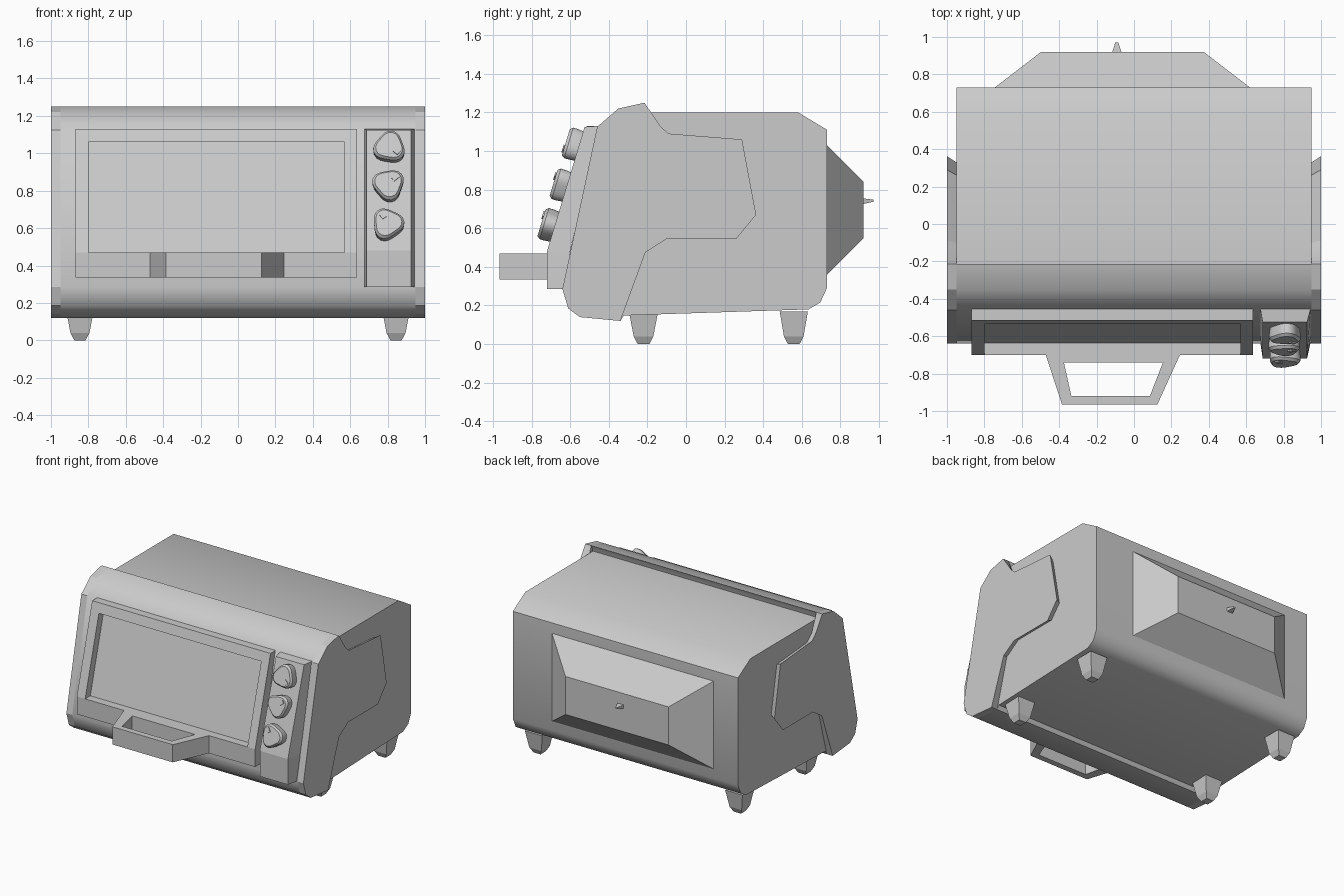
import bpy, bmesh, math
from mathutils import Vector, Matrix

if "Cube" in bpy.data.objects:
    bpy.data.objects.remove(bpy.data.objects["Cube"])


def make(name, rings, smooth=None, matrix=None):
    """Capped skin over a list of matching vertex rings."""
    bm = bmesh.new()
    loops = [[bm.verts.new(p) for p in ring] for ring in rings]
    n = len(loops[0])
    for a, b in zip(loops, loops[1:]):
        for i in range(n):
            j = (i + 1) % n
            bm.faces.new((a[i], a[j], b[j], b[i]))
    bm.faces.new(loops[0])
    bm.faces.new(loops[-1])
    bmesh.ops.recalc_face_normals(bm, faces=bm.faces)
    mesh = bpy.data.meshes.new(name)
    bm.to_mesh(mesh)
    bm.free()
    ob = bpy.data.objects.new(name, mesh)
    bpy.context.collection.objects.link(ob)
    if matrix:
        ob.matrix_world = matrix
    if smooth:
        bpy.ops.object.select_all(action='DESELECT')
        ob.select_set(True)
        bpy.context.view_layer.objects.active = ob
        bpy.ops.object.shade_smooth_by_angle(angle=math.radians(smooth))
    return ob


def prism(name, profile, x0, x1, smooth=None):
    """Side profile (y, z) extruded along x."""
    return make(name, [[(x, y, z) for y, z in profile] for x in (x0, x1)], smooth)


def rect(x0, x1, y0, y1):
    return [(x0, y0), (x1, y0), (x1, y1), (x0, y1)]


# main body
prism("body", [(-0.3, 1.2), (0.58, 1.2), (0.73, 1.11), (0.73, 0.29), (0.695, 0.215),
               (0.635, 0.18), (-0.33, 0.148)], -0.95, 0.95, 40)

# front shell with side cheeks wrapping back over the body
front = [(-0.215, 1.25), (-0.35, 1.22), (-0.46, 1.125), (-0.64, 0.285),
         (-0.61, 0.185), (-0.55, 0.14), (-0.34, 0.12)]
prism("front_shell", front + [(-0.29, 0.2), (-0.24, 1.19)], -0.95, 0.95, 38)
outer = [(-0.21, 0.475), (-0.10, 0.545), (0.26, 0.545), (0.363, 0.67),
         (0.29, 1.06), (-0.09, 1.09), (-0.13, 1.125)]
inner = [(-0.235, 0.495), (-0.11, 0.575), (0.245, 0.575), (0.33, 0.675),
         (0.262, 1.035), (-0.10, 1.062), (-0.16, 1.115)]
for side, label in ((1, "right"), (-1, "left")):
    make(label + "_cheek", [[(side * 1.0, y, z) for y, z in front + outer],
                            [(side * 0.95, y, z) for y, z in front + inner]], 25)

# door frame: face is sloped above z = 0.47 and upright below
def face(z, back=0.0):
    return (-0.70 + 0.185 * max(z - 0.47, 0) / 0.66 + back, z)

stile = [face(1.13), face(0.47), face(0.335), (-0.6, 0.335), (-0.44, 1.13)]
prism("door_left_stile", stile, -0.87, -0.8)
prism("door_right_stile", stile, 0.57, 0.635)
prism("door_top_rail", [face(1.13), face(1.06), (-0.45, 1.06), (-0.44, 1.13)], -0.8, 0.57)
prism("door_bottom_rail", [face(0.47), face(0.335), (-0.6, 0.335), (-0.58, 0.47)], -0.8, 0.57)
prism("door_window", [face(1.07, 0.06), face(0.46, 0.06), face(0.46, 0.12), face(1.07, 0.12)],
      -0.81, 0.58)

# door handle: trapezoid loop
outline = [(-0.475, -0.69), (-0.385, -0.965), (0.125, -0.965), (0.25, -0.69)]
hole = [(-0.375, -0.74), (-0.335, -0.92), (0.085, -0.92), (0.155, -0.74)]
for i, part in enumerate(("left_arm", "grip", "right_arm", "mount")):
    j = (i + 1) % 4
    quad = [outline[i], outline[j], hole[j], hole[i]]
    make("handle_" + part, [[(x, y, z) for x, y in quad] for z in (0.335, 0.47)])

# control panel, slightly tapered towards its face
back = [(-0.45, 1.13), (-0.60, 0.48), (-0.63, 0.285)]
fore = [(-0.525, 1.125), (-0.72, 0.48), (-0.72, 0.285)]
bm_rings = []
for (yb, zb), (yf, zf) in zip(back, fore):
    bm_rings.append([(0.675, yb, zb), (0.945, yb, zb), (0.925, yf, zf), (0.688, yf, zf)])
make("control_panel", bm_rings)

# three-lobed knobs with small pointers
normal = Vector((0, -0.957, 0.289))
right = Vector((1, 0, 0))
up = normal.cross(right)
for k, (x, z, turn) in enumerate(((0.81, 1.02, -40), (0.805, 0.82, 40), (0.80, 0.61, 125))):
    centre = Vector((x, -0.525 - 0.195 * (1.125 - z) / 0.645, z))
    m = Matrix((right, up, normal)).transposed().to_4x4()
    m.translation = centre
    m = m @ Matrix.Rotation(math.radians(turn), 4, 'Z')
    rings = []
    for scale, d in ((0.95, -0.01), (1.0, 0.03), (1.0, 0.055), (0.85, 0.07)):
        ring = []
        for s in range(24):
            a = math.tau * s / 24
            r = scale * (0.081 + 0.009 * math.cos(3 * a))
            ring.append((r * math.cos(a), r * math.sin(a), d))
        rings.append(ring)
    make(f"knob_{k + 1}", rings, 30, m)
    make(f"knob_pointer_{k + 1}", [[(px, py, d) for px, py in rect(0.03, 0.065, -0.012, 0.012)]
                                   for d in (0.06, 0.077)], None, m)

# rear bulge and cable stub
make("rear_bulge", [[(x, y, z) for x, z in rect(*r)] for y, r in
                    ((0.72, (-0.757, 0.633, 0.35, 1.04)), (0.92, (-0.497, 0.373, 0.55, 0.84)))])
make("cable_stub", [[(x, y, z) for x, z in rect(*r)] for y, r in
                    ((0.915, (-0.118, -0.066, 0.725, 0.755)),
                     (0.97, (-0.1, -0.084, 0.737, 0.748)))])

# tapered feet
for side in (-1, 1):
    for y, top, label in ((-0.22, 0.155, "front"), (0.558, 0.17, "rear")):
        make(f"{label}_foot", [[(px + side * 0.845, py + y, z) for px, py in rect(-h, h, -h, h)]
                               for h, z in ((0.073, top), (0.051, 0.04), (0.03, 0.0))])
